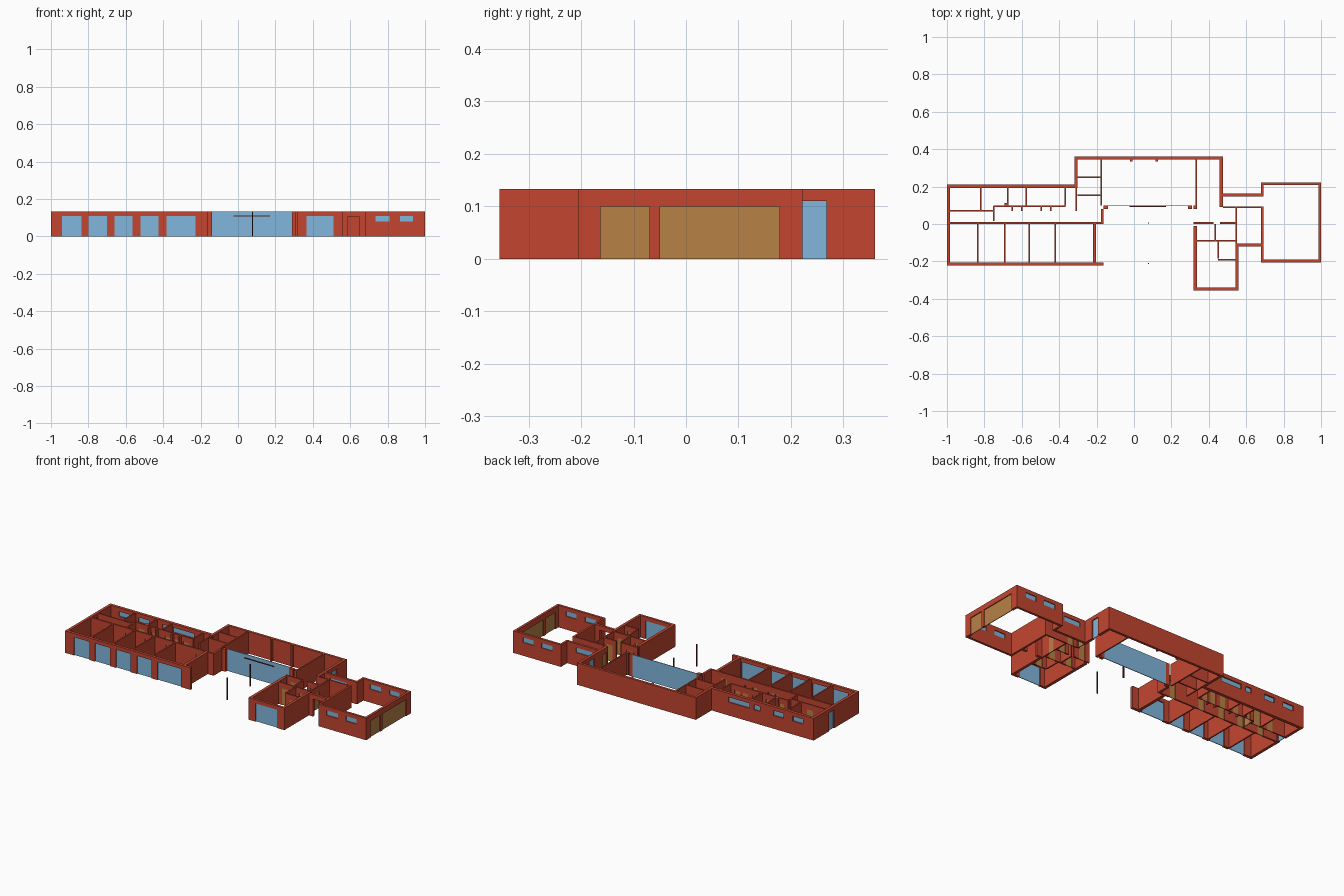
import bpy, bmesh

if "Cube" in bpy.data.objects:
    bpy.data.objects.remove(bpy.data.objects["Cube"])

H = 0.133      # wall height
W = 0.11       # full-height window head
D = 0.1        # door head
T = 0.004      # half thickness of partitions


def material(name, rgb):
    m = bpy.data.materials.new(name)
    m.diffuse_color = (*rgb, 1)
    m.use_nodes = True
    m.node_tree.nodes["Principled BSDF"].inputs["Base Color"].default_value = m.diffuse_color
    return m


RED = material("brick_red", (0.55, 0.06, 0.03))
BLUE = material("glass_blue", (0.22, 0.47, 0.72))
BROWN = material("door_brown", (0.48, 0.22, 0.06))
DARK = material("dark_metal", (0.08, 0.02, 0.015))


def finish(name, bm, mat):
    bmesh.ops.recalc_face_normals(bm, faces=bm.faces)
    me = bpy.data.meshes.new(name)
    bm.to_mesh(me)
    bm.free()
    me.materials.append(mat)
    bpy.context.collection.objects.link(bpy.data.objects.new(name, me))


def box(name, x0, x1, y0, y1, z0, z1, mat):
    bm = bmesh.new()
    bmesh.ops.create_cube(bm, size=1)
    for v in bm.verts:
        v.co = (x0 + (v.co.x + .5) * (x1 - x0), y0 + (v.co.y + .5) * (y1 - y0), z0 + (v.co.z + .5) * (z1 - z0))
    finish(name, bm, mat)


def wall(name, axis, a0, a1, c0, c1, openings=()):
    """Wall along an axis; openings are (start, end, sill, head, panel material or None)."""
    s = sorted({a0, a1, *[v for o in openings for v in o[:2]]})
    z = sorted({0, H, *[v for o in openings for v in o[2:4]]})

    def solid(i, k):
        if not (0 <= i < len(s) - 1 and 0 <= k < len(z) - 1):
            return False
        m, n = (s[i] + s[i + 1]) / 2, (z[k] + z[k + 1]) / 2
        return not any(o[0] < m < o[1] and o[2] < n < o[3] for o in openings)

    bm = bmesh.new()

    def quad(pts):
        bm.faces.new([bm.verts.new((a, c, h) if axis == 'x' else (c, a, h)) for a, c, h in pts])

    for i in range(len(s) - 1):
        for k in range(len(z) - 1):
            if not solid(i, k):
                continue
            p, q, l, h = s[i], s[i + 1], z[k], z[k + 1]
            for c in (c0, c1):
                quad([(p, c, l), (q, c, l), (q, c, h), (p, c, h)])
            for di, e in ((-1, p), (1, q)):
                if not solid(i + di, k):
                    quad([(e, c0, l), (e, c1, l), (e, c1, h), (e, c0, h)])
            for dk, e in ((-1, l), (1, h)):
                if not solid(i, k + dk):
                    quad([(p, c0, e), (q, c0, e), (q, c1, e), (p, c1, e)])
    bmesh.ops.remove_doubles(bm, verts=bm.verts, dist=1e-5)
    finish(name, bm, RED)
    c = (c0 + c1) / 2
    for o in openings:
        if o[4]:
            kind = "_glass" if o[4] is BLUE else "_door"
            r = (o[0], o[1], c - .002, c + .002) if axis == 'x' else (c - .002, c + .002, o[0], o[1])
            box(name + kind, *r, o[2], o[3], o[4])


def win(a, b):
    return (a, b, 0, W, BLUE)


def high(a, b):
    return (a, b, .08, W, BLUE)


def door(a, w=.04):
    return (a, a + w, 0, D, BROWN)


def partition(axis, a0, a1, c, openings=()):
    wall("partition", axis, a0, a1, c - T, c + T, openings)


# Left wing shell
wall("left_south_wall", 'x', -1, -.163, -.222, -.205,
     [win(-.94, -.837), win(-.8, -.7), win(-.66, -.563), win(-.52, -.424), win(-.382, -.227)])
wall("left_west_wall", 'y', -.205, .192, -1, -.983, [win(.015, .065)])
wall("left_north_wall", 'x', -1, -.318, .192, .21,
     [high(-.93, -.86), high(-.8, -.73), high(-.64, -.6), high(-.57, -.43)])
wall("left_end_wall", 'y', -.205, 0, -.22, -.202)
wall("corridor_south_wall", 'x', -.983, -.163, 0, .01,
     [door(x) for x in (-.89, -.75, -.62, -.48, -.28)])
wall("entry_left_wall", 'y', .01, .08, -.177, -.163)

# Left wing partitions
for x in (-.835, -.69, -.56, -.42):
    partition('y', -.205, 0, x)
partition('x', -.983, -.75, .07, [door(-.9), door(-.81)])
partition('y', .015, .095, -.75, [door(.022)])
partition('x', -.75, -.365, .095, [door(x, .035) for x in (-.725, -.64, -.55, -.485, -.43)])
for x, y in ((-.82, .074), (-.675, .099), (-.575, .099), (-.367, .099)):
    partition('y', y, .192, x)
for x in (-.65, -.6, -.495, -.445):
    partition('y', .07, .091, x)
box("corridor_column", -.692, -.679, .095, .112, 0, H, RED)

# Central hall
wall("hall_north_wall", 'x', -.318, .475, .345, .36)
wall("hall_west_wall", 'y', .192, .345, -.318, -.302)
partition('y', .07, .192, -.308)
wall("hall_east_wall", 'y', .09, .345, .458, .475, [win(.22, .268), door(.1, .045)])
for x in (-.175, .332):
    partition('y', .1, .345, x)
for y in (.155, .25):
    partition('x', -.302, -.179, y)
for x in (-.015, .122):
    box("hall_pilaster", x - .006, x + .006, .333, .345, 0, H, RED)
for x0, x1 in ((-.163, -.14), (.288, .31), (.318, .336)):
    box("entry_pillar", x0, x1, .08, .1, 0, H, RED)
box("entry_glass", -.14, .288, .096, .1, 0, H, BLUE)
box("entry_transom", -.025, .172, .092, .096, .107, .112, DARK)
for y in (.005, -.212):
    box("canopy_post", .074, .08, y - .003, y + .003, 0, H, DARK)

# South-east block
wall("block_south_wall", 'x', .318, .558, -.355, -.34, [win(.365, .51)])
wall("block_west_wall", 'y', -.34, -.01, .318, .336)
wall("block_east_wall", 'y', -.34, -.12, .542, .558)
partition('y', -.105, .086, .546, [door(-.05)])
wall("block_north_wall", 'x', .318, .425, 0, .01, [door(.35)])
wall("block_north_stub", 'x', .46, .542, 0, .01, [door(.485)])
partition('x', .336, .542, -.09, [door(.36), door(.475)])
partition('y', -.086, 0, .435)
partition('y', -.185, -.094, .45)
partition('x', .45, .542, -.19, [door(.48)])

# Link between hall and garage
wall("link_south_wall", 'x', .542, .682, -.12, -.105, [(.585, .65, 0, .105, None)])
wall("link_north_wall", 'x', .475, .682, .148, .162, [high(.51, .62)])
partition('x', .475, .682, .09, [door(.5)])

# Garage: matching windows on both long sides
for n, y0, y1 in (("south", -.205, -.191), ("north", .208, .222)):
    wall(f"garage_{n}_wall", 'x', .68, 1, y0, y1, [high(.735, .81), high(.865, .935)])
wall("garage_east_wall", 'y', -.191, .208, .986, 1,
     [(-.163, -.07, 0, D, BROWN), (-.05, .178, 0, D, BROWN)])
wall("garage_west_wall", 'y', -.191, .094, .68, .692)
wall("garage_west_stub", 'y', .148, .208, .68, .692)
